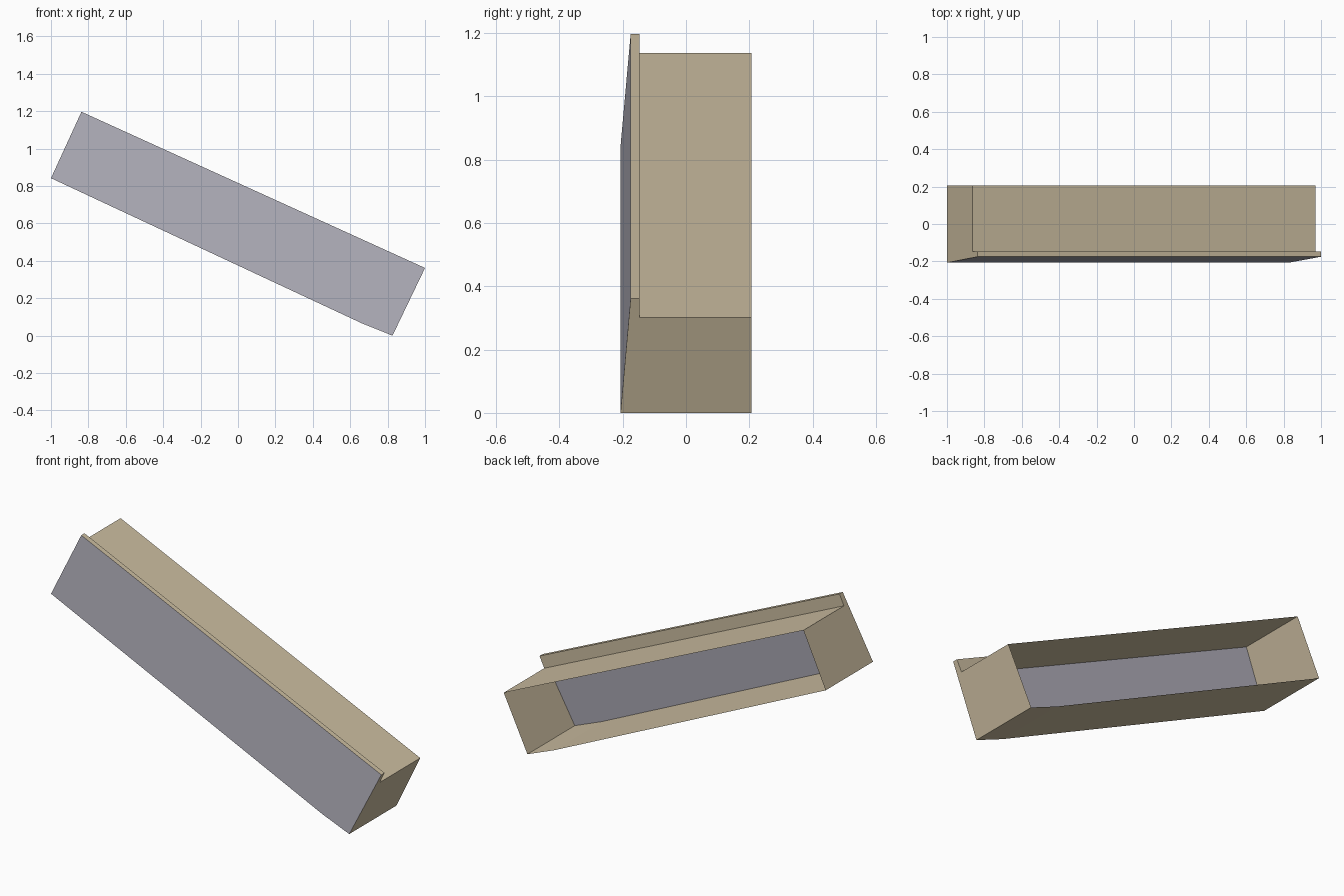
import bpy
from mathutils import Vector

if "Cube" in bpy.data.objects:
    bpy.data.objects.remove(bpy.data.objects["Cube"])

DEPTH = 0.207        # half depth of the box
LEAN = 0.032         # how far the panel top leans back
LIP_BACK = -0.147    # rear of the lip
SHOULDER = 0.834     # height fraction where the lip starts

# Tilted outline in the front plane (x, z)
low_left, kink, low_right = Vector((-1, 0.842)), Vector((0.66, 0.067)), Vector((0.826, 0))
top_right, top_left = Vector((1, 0.362)), Vector((-0.837, 1.197))


def material(name, rgb):
    m = bpy.data.materials.new(name)
    m.diffuse_color = (*rgb, 1)
    m.use_nodes = True
    m.node_tree.nodes["Principled BSDF"].inputs["Base Color"].default_value = m.diffuse_color
    return m


def build(name, verts, faces, mat):
    mesh = bpy.data.meshes.new(name)
    mesh.from_pydata(verts, [], faces)
    mesh.materials.append(mat)
    obj = bpy.data.objects.new(name, mesh)
    bpy.context.collection.objects.link(obj)
    return obj


def at(p, y):
    return (p.x, y, p.y)


def panel_y(f):
    return -DEPTH + LEAN * f


def left(f):
    return low_left.lerp(top_left, f)


def right(f):
    return low_right.lerp(top_right, f)


tan = material("warm tan", (0.60, 0.508, 0.352))
grey = material("lilac grey", (0.442, 0.43, 0.494))

# Leaning front panel
build("front_panel",
      [at(low_left, panel_y(0)), at(kink, panel_y(0)), at(low_right, panel_y(0)),
       at(top_right, panel_y(1)), at(top_left, panel_y(1))],
      [(0, 1, 2, 3, 4)], grey)

# Thin-walled box sides, open at the back
ring = [(low_left, 0), (kink, 0), (low_right, 0),
        (right(SHOULDER), SHOULDER), (left(SHOULDER), SHOULDER)]
n = len(ring)
verts = [at(p, panel_y(f)) for p, f in ring] + [at(p, DEPTH) for p, f in ring]
build("box_walls", verts,
      [(i, n + i, n + (i + 1) % n, (i + 1) % n) for i in range(n)], tan)

# Raised lip along the top of the panel
section = [(panel_y(SHOULDER), SHOULDER), (LIP_BACK, SHOULDER),
           (LIP_BACK, 1), (panel_y(1), 1)]
verts = [at(left(f), y) for y, f in section] + [at(right(f), y) for y, f in section]
faces = [(4 + i, i, i + 1, 5 + i) for i in (1, 2)]
faces += [(3, 2, 1, 0), (4, 5, 6, 7)]
build("top_lip", verts, faces, tan)
